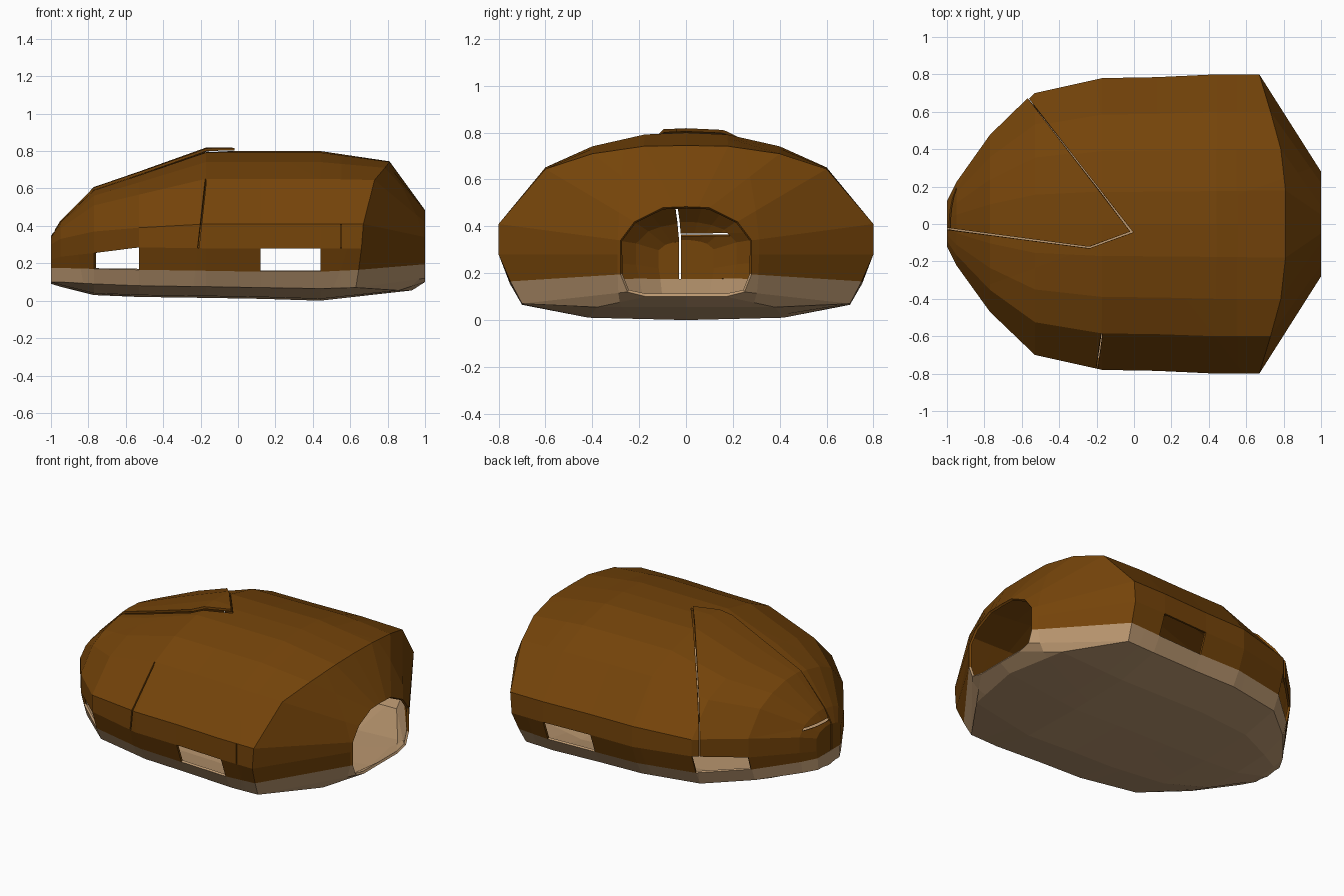
import bpy, bmesh
from mathutils import Vector

cube = bpy.data.objects.get("Cube")
if cube:
    bpy.data.objects.remove(cube)


def material(name, rgb):
    m = bpy.data.materials.new(name)
    m.use_nodes = True
    m.diffuse_color = (*rgb, 1)
    m.node_tree.nodes["Principled BSDF"].inputs["Base Color"].default_value = (*rgb, 1)
    return m


brown = material("shell brown", (0.178, 0.058, 0.003))
tan = material("underside tan", (0.5, 0.315, 0.165))


# Half cross-section, bottom centre to top centre
def half_section(x, w, bottom, band_low, band_high, low, waist, top):
    half = [(0, bottom), (0.52, bottom + 0.01), (0.875, band_low),
            (0.94, band_high), (1, low), (1, waist)]
    half += [(y, waist + (top - waist) * t)
             for y, t in ((0.75, 0.62), (0.5, 0.85), (0.22, 0.98), (0, 1))]
    return [(x, y * w, z) for y, z in half]


sections = [half_section(*s) for s in (
    (-1, 0.12, 0.09, 0.1, 0.175, 0.22, 0.3, 0.34),
    (-0.95, 0.22, 0.075, 0.1, 0.175, 0.235, 0.33, 0.42),
    (-0.77, 0.47, 0.03, 0.09, 0.17, 0.255, 0.37, 0.595),
    (-0.53, 0.7, 0.02, 0.08, 0.165, 0.285, 0.39, 0.675),
    (-0.17, 0.78, 0.015, 0.075, 0.16, 0.28, 0.41, 0.8),
    (0.12, 0.785, 0.01, 0.07, 0.155, 0.28, 0.41, 0.8),
    (0.44, 0.8, 0, 0.065, 0.155, 0.28, 0.41, 0.8))]

# Shoulder edge and the entrance edge at the open end
sections.append([(0.93, 0, 0.055), (0.86, 0.38, 0.055), (0.63, 0.7, 0.07),
                 (0.645, 0.75, 0.165), (0.66, 0.8, 0.28), (0.67, 0.8, 0.41),
                 (0.73, 0.6, 0.645), (0.785, 0.4, 0.71), (0.81, 0.18, 0.742),
                 (0.81, 0, 0.745)])
sections.append([(1, y, z) for y, z in (
    (0, 0.1), (0.17, 0.1), (0.25, 0.12), (0.28, 0.195), (0.28, 0.28),
    (0.28, 0.34), (0.22, 0.42), (0.1, 0.48), (0.05, 0.482), (0, 0.484))])

TOP = len(sections[0]) - 1
COUNT = 2 * TOP
WINDOW_ROW = 3
WINDOW_BAYS = (2, 5)


def row_material(row):
    return 1 if row < WINDOW_ROW else 0


def build_shell():
    """Loft the sections, leaving the side windows open."""
    bm = bmesh.new()
    rings = []
    for half in sections:
        ring = half + [(x, -y, z) for x, y, z in half[-2:0:-1]]
        rings.append([bm.verts.new(p) for p in ring])
    for i, (a, b) in enumerate(zip(rings, rings[1:])):
        for j in range(COUNT):
            row = min(j, COUNT - 1 - j)
            if row == WINDOW_ROW and i in WINDOW_BAYS:
                continue
            k = (j + 1) % COUNT
            bm.faces.new((a[j], a[k], b[k], b[j])).material_index = row_material(row)
    # Closed end
    a = rings[0]
    for row in range(TOP):
        loop = [a[row], a[row + 1], a[-row - 1], a[-row]]
        loop = list(dict.fromkeys(reversed(loop)))
        bm.faces.new(loop).material_index = row_material(row)
    return bm


def bisect(bm, co, normal):
    bmesh.ops.bisect_plane(bm, geom=bm.verts[:] + bm.edges[:] + bm.faces[:],
                           plane_co=co, plane_no=normal)


def cut_slit(bm, co, normal, half_width, inside):
    """Remove a narrow strip of shell around a plane where inside() holds."""
    co, normal = Vector(co), Vector(normal).normalized()
    for side in (-1, 1):
        bisect(bm, co + normal * half_width * side, normal)
    drop = []
    for f in bm.faces:
        c = f.calc_center_median()
        if abs((c - co).dot(normal)) < half_width and inside(c):
            drop.append(f)
    bmesh.ops.delete(bm, geom=drop, context='FACES')


# Sides of the broken wedge, each a point and an inward normal
WEDGE = [(Vector(p), Vector(n).normalized()) for p, n in (
    ((-0.02, -0.04, 0), (-0.73, -0.57, 0)),
    ((-0.02, -0.04, 0), (-0.34, 0.94, 0)),
    ((-0.24, -0.12, 0), (0.13, 0.99, 0)))]
GAP = 0.01


def split_wedge(bm, margin, keep_inside):
    sides = [(p - n * margin, n) for p, n in WEDGE]
    for p, n in sides:
        bisect(bm, p, n)
    drop = []
    for f in bm.faces:
        c = f.calc_center_median()
        inside = f.material_index == 0 and all((c - p).dot(n) > 0 for p, n in sides)
        if inside != keep_inside:
            drop.append(f)
    bmesh.ops.delete(bm, geom=drop, context='FACES')


def finish(name, bm):
    mesh = bpy.data.meshes.new(name)
    bm.to_mesh(mesh)
    bm.free()
    mesh.materials.append(brown)
    mesh.materials.append(tan)
    ob = bpy.data.objects.new(name, mesh)
    bpy.context.collection.objects.link(ob)
    mod = ob.modifiers.new("thickness", 'SOLIDIFY')
    mod.thickness = 0.014
    mod.offset = -1


# Main shell with two cracks in its right wall
shell = build_shell()
split_wedge(shell, GAP, False)
cut_slit(shell, (-0.205, 0, 0.35), (1, 0, -0.11), 0.004,
         lambda c: c.y < -0.5 and 0.27 < c.z < 0.645)
cut_slit(shell, (0.55, 0, 0), (1, 0, 0), 0.003,
         lambda c: c.y < -0.5 and 0.28 < c.z < 0.41)
finish("shell", shell)

# Loose flap, lifted towards its top, with a slit above the end panel
flap = build_shell()
split_wedge(flap, 0, True)
cut_slit(flap, (0, 0, 0.365), (0, 0, 1), 0.006, lambda c: c.x < -0.88)
for v in flap.verts:
    rise = max(0, v.co.z - 0.17)
    v.co.y *= 1.015
    v.co.z += 0.03 * rise
finish("loose_flap", flap)
